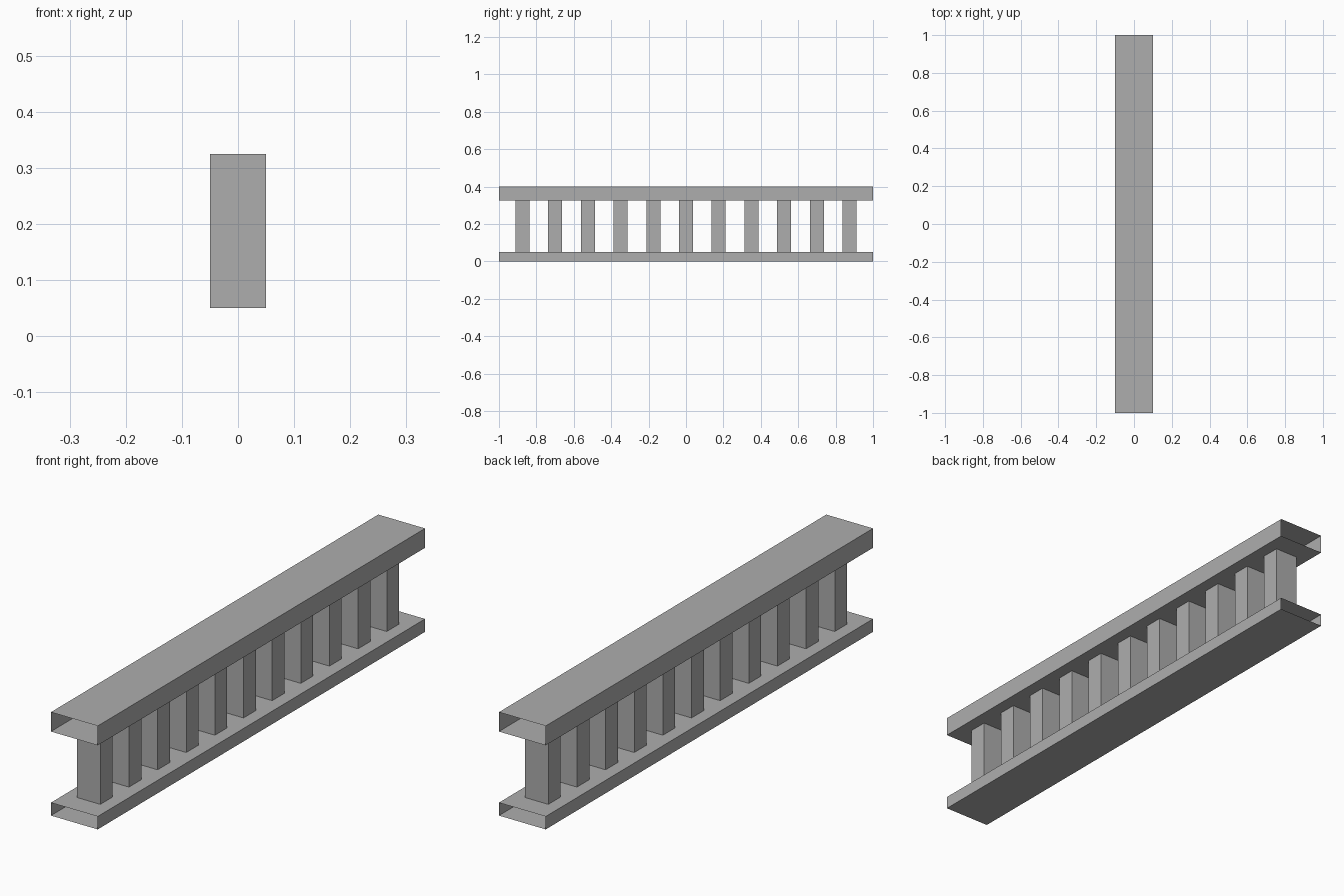
import bpy
import bmesh
from mathutils import Matrix, Vector

if "Cube" in bpy.data.objects:
    bpy.data.objects.remove(bpy.data.objects["Cube"])

# Dark grey used on every part
grey = bpy.data.materials.new("dark_grey")
grey.diffuse_color = (0.42, 0.42, 0.42, 1)
grey.use_nodes = True
grey.node_tree.nodes["Principled BSDF"].inputs["Base Color"].default_value = grey.diffuse_color


def open_box(name, center, size, open_axis):
    """Box sleeve with no faces at the two ends of open_axis."""
    bm = bmesh.new()
    bmesh.ops.create_cube(bm, size=1, matrix=Matrix.Diagonal((*size, 1)))
    bm.normal_update()
    ends = [f for f in bm.faces if abs(f.normal[open_axis]) > 0.9]
    bmesh.ops.delete(bm, geom=ends, context='FACES_ONLY')
    mesh = bpy.data.meshes.new(name)
    bm.to_mesh(mesh)
    bm.free()
    mesh.materials.append(grey)
    obj = bpy.data.objects.new(name, mesh)
    obj.location = Vector(center)
    bpy.context.collection.objects.link(obj)
    return obj


BOTTOM_TOP = 0.05    # top of the bottom rail
HANDRAIL_BASE = 0.325
HEIGHT = 0.4

# Rails, open at both ends so that sections join up
open_box("bottom_rail", (0, 0, BOTTOM_TOP / 2), (0.2, 2, BOTTOM_TOP), 1)
open_box("top_rail", (0, 0, (HANDRAIL_BASE + HEIGHT) / 2),
         (0.2, 2, HEIGHT - HANDRAIL_BASE), 1)

# Balusters, closed off by the rails above and below
for i in range(11):
    open_box(f"baluster_{i + 1}",
             (0, (i - 5) * 0.175, (BOTTOM_TOP + HANDRAIL_BASE) / 2),
             (0.1, 0.075, HANDRAIL_BASE - BOTTOM_TOP), 2)
